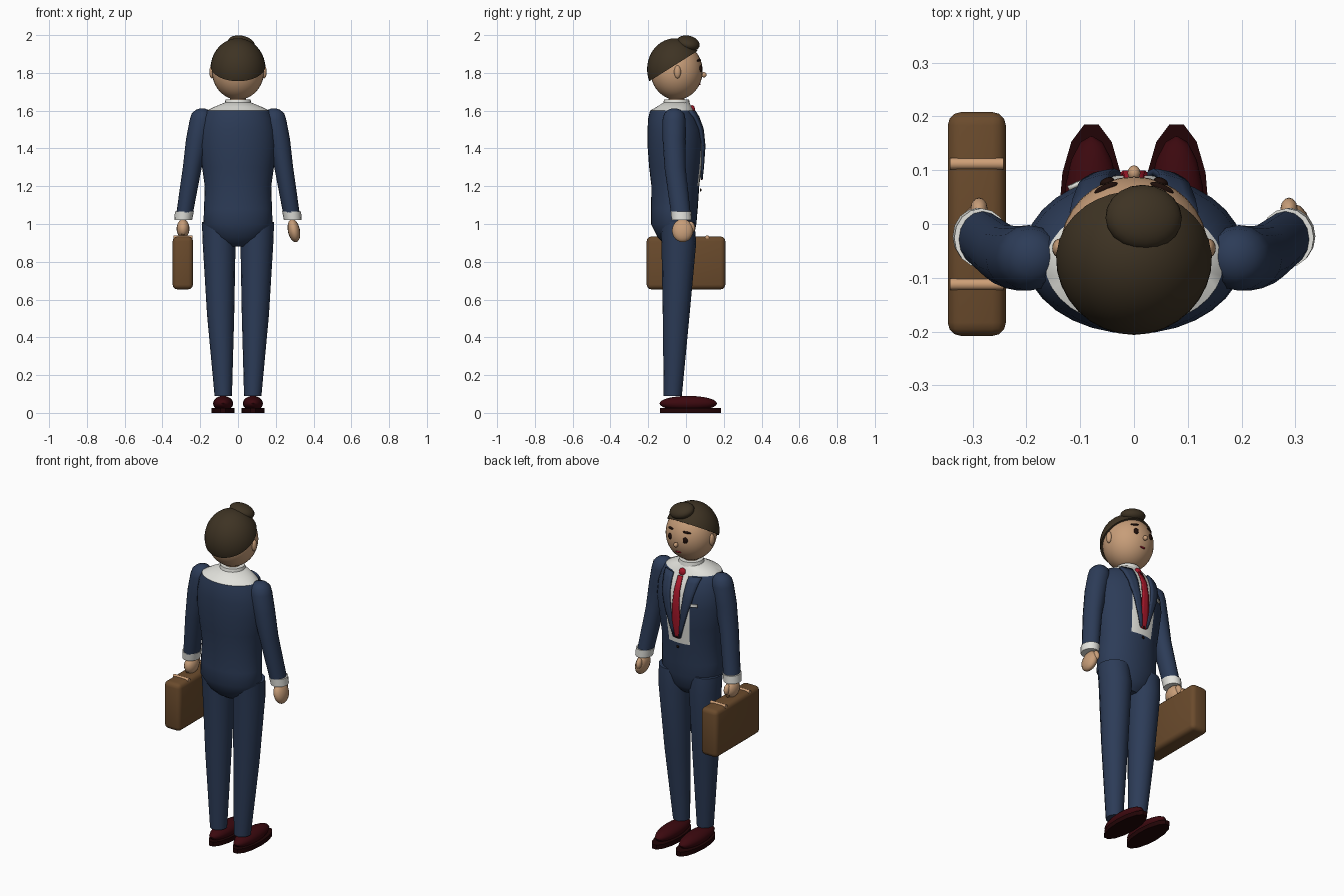
import bpy, bmesh, math
from mathutils import Vector

if "Cube" in bpy.data.objects:
    bpy.data.objects.remove(bpy.data.objects["Cube"], do_unlink=True)


def material(name, r, g, b):
    m = bpy.data.materials.new(name)
    m.use_nodes = True
    col = (*[(c / 255) ** 2.2 for c in (r, g, b)], 1)
    m.diffuse_color = col
    m.node_tree.nodes["Principled BSDF"].inputs["Base Color"].default_value = col
    return m


SUIT = material("navy suit", 48, 62, 88)
SKIN = material("skin", 198, 156, 120)
HAIR = material("dark brown hair", 64, 54, 40)
WHITE = material("shirt white", 226, 226, 220)
RED = material("tie red", 165, 30, 46)
SHOE = material("oxblood shoe", 62, 17, 22)
SOLE = material("dark sole", 38, 12, 14)
LEATHER = material("brown leather", 106, 76, 48)
TAN = material("tan trim", 205, 158, 118)
DARK = material("eye dark", 36, 22, 18)


def finish(name, bm, *mats, angle=40):
    bmesh.ops.recalc_face_normals(bm, faces=bm.faces)
    me = bpy.data.meshes.new(name)
    bm.to_mesh(me)
    bm.free()
    for m in mats:
        me.materials.append(m)
    ob = bpy.data.objects.new(name, me)
    bpy.context.collection.objects.link(ob)
    bpy.ops.object.select_all(action='DESELECT')
    ob.select_set(True)
    bpy.context.view_layer.objects.active = ob
    bpy.ops.object.shade_smooth_by_angle(angle=math.radians(angle))
    return ob


def loft(name, rings, segs, *mats, rule=None, angle=40):
    """Skin horizontal ellipses given as (cx, cy, z, rx, ry)."""
    bm = bmesh.new()
    loops = []
    for cx, cy, z, rx, ry in rings:
        loops.append([bm.verts.new((cx + rx * math.cos(t), cy + ry * math.sin(t), z))
                      for t in (2 * math.pi * i / segs for i in range(segs))])
    for a, b in zip(loops, loops[1:]):
        for i in range(segs):
            j = (i + 1) % segs
            f = bm.faces.new((a[i], a[j], b[j], b[i]))
            if rule:
                f.material_index = rule(f.calc_center_median())
    bm.faces.new(loops[0][::-1])
    top = bm.faces.new(loops[-1])
    if rule:
        top.material_index = rule(top.calc_center_median())
    return finish(name, bm, *mats, angle=angle)


def ball(name, loc, radii, mat, rot=(0, 0, 0), segs=16, cut=None):
    bm = bmesh.new()
    bmesh.ops.create_uvsphere(bm, u_segments=segs, v_segments=segs * 3 // 4, radius=1)
    bmesh.ops.scale(bm, vec=radii, verts=bm.verts)
    if cut:
        geom = bm.verts[:] + bm.edges[:] + bm.faces[:]
        bmesh.ops.bisect_plane(bm, geom=geom, plane_co=Vector(cut[0]) - Vector(loc),
                               plane_no=cut[1], clear_inner=True)
        bmesh.ops.holes_fill(bm, edges=[e for e in bm.edges if e.is_boundary])
    ob = finish(name, bm, mat)
    ob.location, ob.rotation_euler = loc, rot
    return ob


# Jacket with shirt front: z, half width, back y, front y
PROFILE = [(.88, .06, -.09, 0), (.90, .10, -.12, .02), (.93, .14, -.15, .04), (1.0, .183, -.185, .055),
           (1.08, .18, -.185, .062), (1.2, .176, -.183, .07), (1.3, .19, -.195, .082),
           (1.42, .205, -.204, .092), (1.5, .2, -.204, .084), (1.56, .185, -.2, .064),
           (1.6, .165, -.19, .04), (1.62, .125, -.155, .03), (1.645, .065, -.115, .015)]
RINGS = [(0, (b + f) / 2, z, w, (f - b) / 2) for z, w, b, f in PROFILE]


def shirt_rule(c):
    return int(c.z > 1.6 or (c.z > 1.2 and abs(c.x) < .078 and c.y > 0))


loft("jacket_and_shirt", RINGS, 32, SUIT, WHITE, rule=shirt_rule)


def chest_y(x, z):
    for a, b in zip(RINGS, RINGS[1:]):
        if a[2] <= z <= b[2]:
            t = (z - a[2]) / (b[2] - a[2])
            cy, w, d = (a[k] + t * (b[k] - a[k]) for k in (1, 3, 4))
            return cy + d * math.sqrt(max(0, 1 - (x / w) ** 2))
    return 0


def chest_strip(name, rows, mat, thick, lift=.002):
    """Strip lying on the chest; rows are (z, x from, x to)."""
    bm = bmesh.new()
    grid = []
    for (z0, a0, b0), (z1, a1, b1) in zip(rows, rows[1:]):
        for k in range(4):
            t = k / 4
            grid.append((z0 + (z1 - z0) * t, a0 + (a1 - a0) * t, b0 + (b1 - b0) * t))
    grid.append(rows[-1])
    loops = []
    for z, a, b in grid:
        xs = [a + (b - a) * k / 3 for k in range(4)]
        loops.append([bm.verts.new((x, chest_y(x, z) + lift, z)) for x in xs])
    for p, q in zip(loops, loops[1:]):
        for i in range(3):
            bm.faces.new((p[i], p[i + 1], q[i + 1], q[i]))
    ob = finish(name, bm, mat)
    for f in ob.data.polygons:
        if f.normal.y < 0:
            f.flip()
    mod = ob.modifiers.new("thickness", 'SOLIDIFY')
    mod.thickness, mod.offset = thick, 1
    return ob


# Tie, pocket square and buttons
chest_strip("tie", [(1.59, -.014, .014), (1.29, -.027, .027), (1.235, -.016, .016)], RED, .008)
ball("tie_knot", (0, .032, 1.605), (.022, .016, .024), RED)
chest_strip("pocket_square", [(1.455, -.12, -.07), (1.44, -.12, -.07)], WHITE, .008)
for z in (1.24, 1.18):
    ball("button", (0, chest_y(0, z) + .009, z), (.008, .005, .008), DARK, segs=8)

# Collar and neck
loft("collar", [(0, -.05, 1.62, .075, .074), (0, -.05, 1.66, .066, .066)], 20, WHITE)
loft("neck", [(0, -.05, 1.63, .042, .042), (0, -.05, 1.71, .042, .042)], 16, SKIN)

# Head, hair and face
HEAD, HR = Vector((0, -.05, 1.81)), Vector((.138, .138, .152))
ball("head", HEAD, HR, SKIN, segs=32)
ball("hair", (0, -.058, 1.82), (.146, .148, .163), HAIR, segs=32,
     cut=((0, -.2, 1.752), (0, -.63, 1)))
ball("quiff", (.018, .012, 1.957), (.072, .062, .038), HAIR, rot=(-.25, .2, 0), segs=20)


def face_point(x, z, out=0):
    k = 1 - (x / HR.x) ** 2 - ((z - HEAD.z) / HR.z) ** 2
    return (x, HEAD.y + HR.y * math.sqrt(k) + out, z)


ball("nose", face_point(0, 1.79, .008), (.012, .014, .014), SKIN)
ball("mouth", face_point(0, 1.74), (.018, .005, .005), RED, segs=12)

for s in (-1, 1):
    ball("ear", (s * .138, -.045, 1.805), (.014, .018, .034), SKIN)
    ball("eye", face_point(s * .05, 1.822), (.014, .008, .018), DARK, rot=(0, 0, -s * .35))
    ball("eyebrow", face_point(s * .052, 1.866), (.024, .007, .006), DARK,
         rot=(0, s * .12, -s * .4), segs=12)

    # Lapel folded over the shirt
    chest_strip("lapel", [(1.595, s * .05, s * .115), (1.47, s * .042, s * .092),
                          (1.24, s * .012, s * .022)], SUIT, .012)

    # Sleeve with rounded shoulder, cuff and hand
    loft("sleeve", [(s * .19, -.062, 1.612, .012, .012), (s * .19, -.062, 1.604, .034, .034),
                    (s * .192, -.062, 1.585, .053, .053), (s * .195, -.063, 1.55, .061, .061),
                    (s * .215, -.064, 1.45, .06, .06), (s * .242, -.058, 1.3, .05, .056),
                    (s * .282, -.028, 1.06, .044, .052)], 16, SUIT)
    loft("cuff", [(s * .29, -.023, 1.02, .047, .053), (s * .284, -.026, 1.065, .05, .055)], 16, WHITE)
    if s > 0:
        ball("relaxed_hand", (.296, -.018, .965), (.032, .056, .062), SKIN, rot=(0, -.2, 0))
    else:
        ball("gripping_hand", (-.291, -.018, .975), (.034, .054, .05), SKIN)
    ball("thumb", (s * .288, .028, .985), (.016, .02, .03), SKIN, rot=(.3, 0, 0), segs=12)

    # Trouser leg
    loft("trouser_leg", [(s * .078, -.07, .09, .046, .048), (s * .092, -.052, .52, .072, .071),
                         (s * .1, -.038, .9, .087, .092), (s * .103, -.045, 1.01, .088, .09)], 16, SUIT)

    # Shoe
    ball("shoe_upper", (s * .079, .012, .05), (.053, .152, .04), SHOE)
    loft("shoe_sole", [(s * .079, .023, 0, .06, .166), (s * .079, .023, .026, .06, .166)], 14, SOLE)

# Briefcase
bm = bmesh.new()
bmesh.ops.create_cube(bm, size=1)
bmesh.ops.scale(bm, vec=(.108, .416, .28), verts=bm.verts)
bmesh.ops.bevel(bm, geom=bm.edges[:], offset=.025, segments=3, profile=.5, affect='EDGES')
finish("briefcase", bm, LEATHER).location = (-.292, 0, .794)

for s in (-1, 1):
    bm = bmesh.new()
    bmesh.ops.create_cone(bm, cap_ends=True, segments=12, radius1=.011, radius2=.011, depth=.1)
    strap = finish("briefcase_strap", bm, TAN)
    strap.location, strap.rotation_euler = (-.292, s * .112, .929), (0, math.pi / 2, 0)

bm = bmesh.new()
bmesh.ops.create_cone(bm, cap_ends=True, segments=10, radius1=.011, radius2=.011, depth=.09)
handle = finish("briefcase_handle", bm, LEATHER)
handle.location, handle.rotation_euler = (-.292, -.015, .95), (math.pi / 2, 0, 0)
